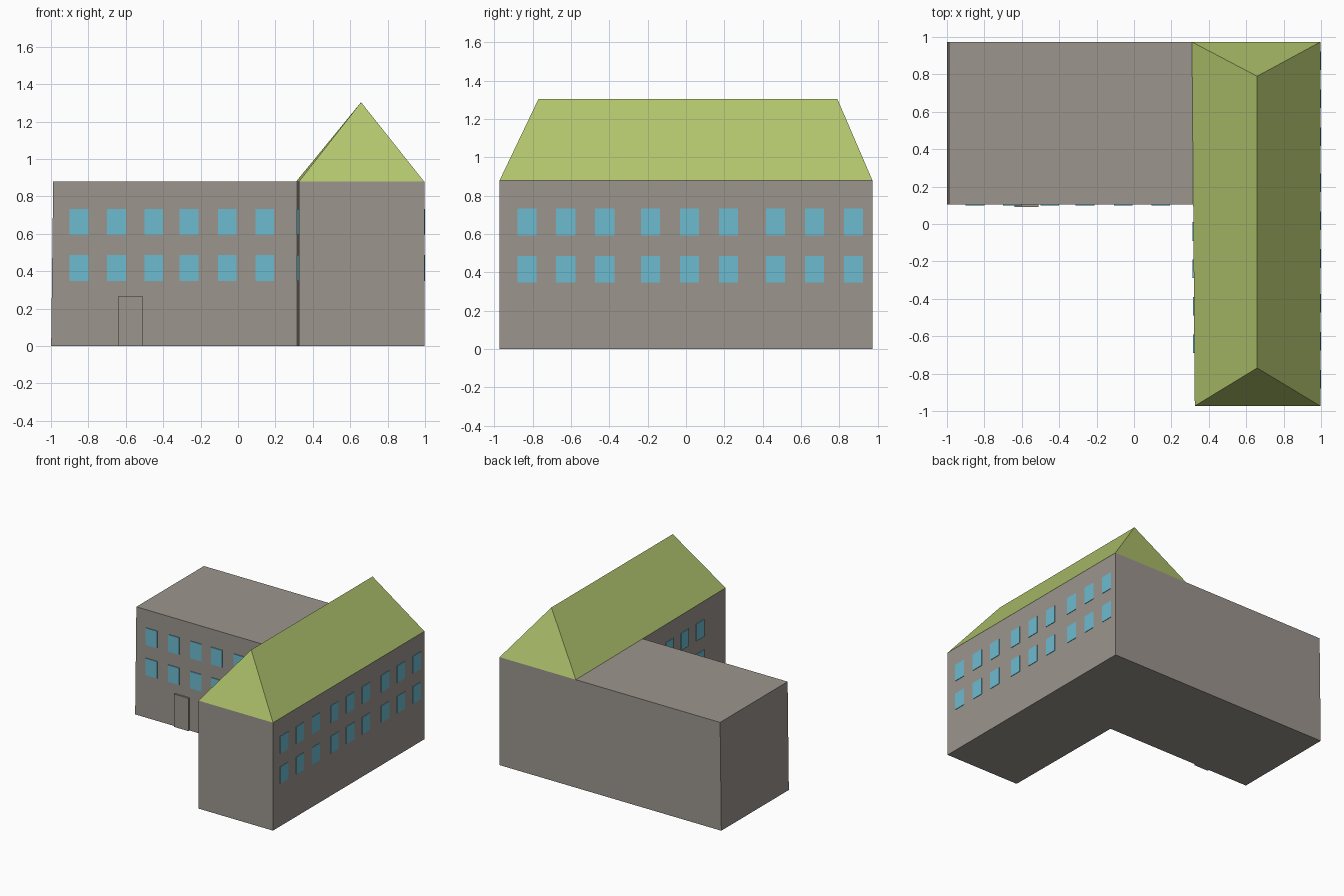
import bpy
import bmesh

if "Cube" in bpy.data.objects:
    bpy.data.objects.remove(bpy.data.objects["Cube"], do_unlink=True)


def material(name, rgb):
    m = bpy.data.materials.new(name)
    m.use_nodes = True
    m.diffuse_color = (*rgb, 1)
    m.node_tree.nodes["Principled BSDF"].inputs["Base Color"].default_value = (*rgb, 1)
    return m


WALL = material("wall_grey", (0.33, 0.30, 0.27))
ROOF = material("roof_green", (0.445, 0.56, 0.155))
GLASS = material("window_blue", (0.15, 0.50, 0.63))

EAVE, RIDGE = 0.878, 1.303
HALF = 0.973


def loft(name, low, high, mat):
    """Closed solid between two horizontal outlines; repeated points are merged."""
    bm = bmesh.new()
    a = [bm.verts.new(p) for p in low]
    b = [bm.verts.new(p) for p in high]
    n = len(a)
    bm.faces.new(a[::-1])
    bm.faces.new(b)
    for i in range(n):
        j = (i + 1) % n
        bm.faces.new((a[i], a[j], b[j], b[i]))
    bmesh.ops.remove_doubles(bm, verts=bm.verts, dist=1e-5)
    bmesh.ops.recalc_face_normals(bm, faces=bm.faces)
    mesh = bpy.data.meshes.new(name)
    bm.to_mesh(mesh)
    bm.free()
    mesh.materials.append(mat)
    obj = bpy.data.objects.new(name, mesh)
    bpy.context.collection.objects.link(obj)
    return obj


def at(points, z):
    return [(x, y, z) for x, y in points]


def box(name, x, y, z, mat):
    foot = [(x[0], y[0]), (x[1], y[0]), (x[1], y[1]), (x[0], y[1])]
    return loft(name, at(foot, z[0]), at(foot, z[1]), mat)


# Long wing, whose courtyard wall is very slightly skewed
INNER_FRONT, INNER_BACK, OUTER = 0.325, 0.31, 0.996


def inner_x(y):
    return INNER_FRONT + (INNER_BACK - INNER_FRONT) * (y + HALF) / (2 * HALF)


plan = [(INNER_FRONT, -HALF), (OUTER, -HALF), (OUTER, HALF), (INNER_BACK, HALF)]
loft("long_wing_walls", at(plan, 0), at(plan, EAVE), WALL)

# Hipped roof
RX = 0.658
ridge = [(RX, -0.77), (RX, -0.77), (RX, 0.79), (RX, 0.79)]
bm = bmesh.new()
base = [bm.verts.new((x, y, EAVE)) for x, y in plan]
front, back = bm.verts.new((RX, -0.77, RIDGE)), bm.verts.new((RX, 0.79, RIDGE))
for f in ((base[0], base[1], front), (base[1], base[2], back, front),
          (base[2], base[3], back), (base[3], base[0], front, back)):
    bm.faces.new(f)
roof_mesh = bpy.data.meshes.new("hipped_roof")
bm.to_mesh(roof_mesh)
bm.free()
roof_mesh.materials.append(ROOF)
bpy.context.collection.objects.link(bpy.data.objects.new("hipped_roof", roof_mesh))

# Flat-roofed side wing with a leaning end wall
FRONT = 0.105


def side_plan(left):
    return [(left, FRONT), (inner_x(FRONT), FRONT), (INNER_BACK, HALF), (left, HALF)]


loft("side_wing", at(side_plan(-0.999), 0), at(side_plan(-0.988), EAVE), WALL)

# Door
box("door", (-0.64, -0.51), (FRONT - 0.014, FRONT + 0.01), (0, 0.267), WALL)

# Two rows of windows on three walls
W = 0.05
for row, z in (("lower", (0.347, 0.485)), ("upper", (0.593, 0.732))):
    for i, x in enumerate((-0.85, -0.65, -0.45, -0.262, -0.058, 0.143)):
        box(f"front_window_{row}_{i}", (x - W, x + W), (FRONT - 0.006, FRONT + 0.002), z, GLASS)
    for i in range(9):
        group, k = divmod(i, 3)
        y = (-0.83, -0.185, 0.467)[group] + 0.203 * k
        box(f"outer_window_{row}_{i}", (OUTER - 0.002, OUTER + 0.004), (y - W, y + W), z, GLASS)
    for i in range(4):
        y = -0.64 + 0.2 * i
        x = inner_x(y)
        box(f"courtyard_window_{row}_{i}", (x - 0.006, x + 0.002), (y - W, y + W), z, GLASS)
